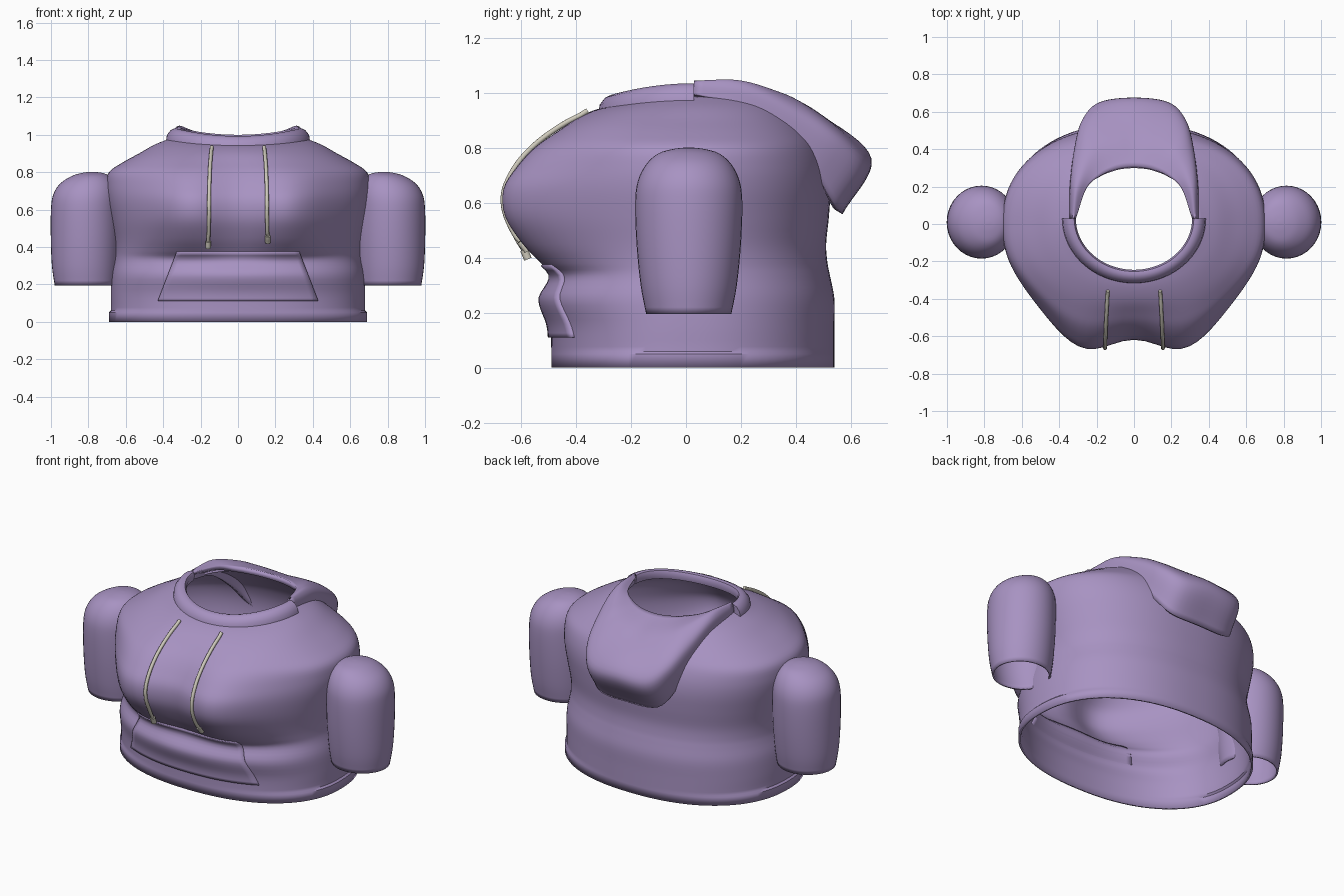
import bpy, bmesh, math
from mathutils import Vector

if "Cube" in bpy.data.objects:
    bpy.data.objects.remove(bpy.data.objects["Cube"])


def material(name, col):
    m = bpy.data.materials.new(name)
    m.diffuse_color = (*col, 1)
    m.use_nodes = True
    m.node_tree.nodes["Principled BSDF"].inputs["Base Color"].default_value = m.diffuse_color
    return m


CLOTH = material("purple_cloth", (0.39, 0.29, 0.54))
CORD = material("beige_cord", (0.62, 0.59, 0.50))


def catmull(pts, t):
    """Smooth interpolation through a list of equal-length tuples, t in 0..len-1."""
    n = len(pts)
    i = min(int(t), n - 2)
    f = t - i
    p1, p2 = pts[i], pts[i + 1]
    p0 = pts[i - 1] if i else [2 * a - b for a, b in zip(p1, p2)]
    p3 = pts[i + 2] if i + 2 < n else [2 * b - a for a, b in zip(p1, p2)]
    return [0.5 * (2 * b + (c - a) * f + (2 * a - 5 * b + 4 * c - d) * f * f
            + (3 * b - a - 3 * c + d) * f ** 3) for a, b, c, d in zip(p0, p1, p2, p3)]


def grid_object(name, rows, closed=False, caps=False, thick=0, offset=-1, angle=40):
    """Skin a list of point rows, optionally closing each row into a ring."""
    bm = bmesh.new()
    vs = [[bm.verts.new(p) for p in r] for r in rows]
    m = len(rows[0])
    for r, s in zip(vs, vs[1:]):
        for j in range(m if closed else m - 1):
            k = (j + 1) % m
            bm.faces.new((r[j], r[k], s[k], s[j]))
    if caps:
        bm.faces.new(vs[0][::-1])
        bm.faces.new(vs[-1])
    bmesh.ops.remove_doubles(bm, verts=bm.verts, dist=1e-5)
    if caps:
        bmesh.ops.recalc_face_normals(bm, faces=bm.faces)
    me = bpy.data.meshes.new(name)
    bm.to_mesh(me)
    bm.free()
    ob = bpy.data.objects.new(name, me)
    bpy.context.collection.objects.link(ob)
    me.materials.append(CLOTH)
    bpy.ops.object.select_all(action='DESELECT')
    ob.select_set(True)
    bpy.context.view_layer.objects.active = ob
    bpy.ops.object.shade_smooth_by_angle(angle=math.radians(angle))
    if thick:
        s = ob.modifiers.new("thickness", 'SOLIDIFY')
        s.thickness, s.offset = thick, offset
    return ob


# Torso: z, half width, front depth, back depth, chest bulge, neckline dip
BODY = [(0, .69, .49, .54, 0, 0), (.05, .69, .49, .54, 0, 0), (.06, .68, .49, .54, 0, 0),
        (.15, .68, .495, .54, 0, 0), (.25, .675, .525, .54, 0, 0), (.33, .66, .475, .525, .02, 0),
        (.38, .655, .475, .515, .07, 0), (.45, .66, .485, .51, .13, 0), (.55, .68, .5, .52, .18, 0),
        (.65, .70, .5, .525, .185, 0), (.73, .705, .48, .515, .155, 0), (.80, .69, .455, .49, .115, 0),
        (.85, .62, .43, .46, .07, 0), (.90, .53, .40, .42, .02, 0), (.95, .44, .34, .37, 0, .015),
        (.99, .335, .265, .32, 0, .035)]
N = 2.25


def bulge(x):
    return sum(math.exp(-((x - c) / .25) ** 2) for c in (-.27, .27))


def body_ring(row, count=96):
    z, a, f, b, amp, dip = row
    ring = []
    for i in range(count):
        t = 2 * math.pi * i / count
        c, s = math.cos(t), math.sin(t)
        x = a * math.copysign(abs(c) ** (2 / N), c)
        y = (b if s > 0 else f) * math.copysign(abs(s) ** (2 / N), s)
        if s < 0:
            y -= amp * bulge(x) * min(1, -3 * s)
        ring.append((x, y, z + dip * min(0, s)))
    return ring


def front_y(x, z):
    i = max(k for k in range(len(BODY) - 1) if BODY[k][0] <= z)
    t = i + (z - BODY[i][0]) / (BODY[i + 1][0] - BODY[i][0])
    _, a, f, _, amp, _ = catmull(BODY, t)
    return -f * (1 - (abs(x) / a) ** N) ** (1 / N) - amp * bulge(x)


rows = [body_ring(r) for r in BODY[:3]]
rows += [body_ring(catmull(BODY, 2 + k / 4)) for k in range(1, 4 * (len(BODY) - 3) + 1)]
grid_object("torso", rows, closed=True, thick=.012)

# Front pocket: trapezoid hugging the torso
rows = []
for i in range(17):
    z = .11 + .26 * i / 16
    w = .43 - .10 * i / 16
    rows.append([(w * (j / 12 - 1), front_y(w * (j / 12 - 1), z) - .012, z) for j in range(25)])
grid_object("front_pocket", rows, thick=.022)

# Sleeves: z, centre x, x radius, y radius
SLEEVE = [(.195, .815, .165, .155), (.3, .817, .178, .175), (.45, .816, .185, .19),
          (.6, .815, .185, .195), (.68, .81, .178, .185), (.74, .80, .15, .155),
          (.78, .787, .10, .11), (.797, .78, .05, .05), (.802, .778, 0, 0)]
for side, name in ((1, "right_sleeve"), (-1, "left_sleeve")):
    rows = []
    for k in range(4 * (len(SLEEVE) - 1) + 1):
        z, cx, rx, ry = catmull(SLEEVE, k / 4)
        ang = [2 * math.pi * i / 40 for i in range(40)]
        rows.append([(side * cx + rx * math.cos(t), .01 + ry * math.sin(t), z) for t in ang])
    grid_object(name, rows, closed=True, thick=.01)

# Front collar band: half ring with a rolled section (radial offset, height)
SECTION = [(-.037, .005), (-.028, .024), (-.01, .028), (.012, .018), (.032, -.008),
           (.036, -.035), (-.03, -.025)]
rows = []
for i in range(41):
    t = math.pi + math.pi * i / 40
    c, s = math.cos(t), math.sin(t)
    z = 1.007 - .042 * s * s
    rows.append([((.348 + r) * c, .03 + (.312 + r) * s, z + h) for r, h in SECTION])
grid_object("collar", rows, closed=True, caps=True, angle=50)

# Hood lying on the back: columns running from neck rim to the outer edge
HOOD = [(0, (.325, .03, 1.045), (.338, .03, 1.03), (.345, .03, .995)),
        (35, (.305, .20, 1.045), (.335, .23, 1.01), (.345, .20, .95)),
        (55, (.25, .36, .995), (.31, .42, .92), (.325, .36, .83)),
        (70, (.19, .44, .955), (.27, .56, .83), (.285, .48, .69)),
        (80, (.10, .48, .93), (.18, .65, .76), (.20, .555, .575)),
        (90, (0, .49, .92), (0, .675, .76), (0, .57, .56))]
cols = []
for deg, *pts in HOOD:
    c, s = math.cos(math.radians(deg)), math.sin(math.radians(deg))
    pts = [(.31 * c, .03 + .28 * s, 1.035 - .035 * s * s)] + pts
    cols.append([catmull(pts, k / 8) for k in range(25)])
cols += [[(-x, y, z) for x, y, z in col] for col in cols[-2::-1]]
rows = [[catmull([col[k] for col in cols], j / 6) for j in range(6 * (len(cols) - 1) + 1)]
        for k in range(25)]
hood = grid_object("hood", rows, thick=.03, angle=60)
# Keep the thickness on the inside of the hood
if sum(p.normal.z for p in hood.data.polygons) < 0:
    hood.data.flip_normals()


# Drawstrings with knotted ends
def drawstring(name, side, end_z):
    pts = [(.14, -.345, .935), (.145, -.44, .89), (.15, -.54, .82), (.153, -.615, .74),
           (.155, -.66, .65), (.155, -.66, .57), (.157, -.62, .48), (.16, -.59, end_z + .02)]
    cu = bpy.data.curves.new(name, 'CURVE')
    cu.dimensions = '3D'
    cu.bevel_depth, cu.bevel_resolution, cu.use_fill_caps = .010, 3, True
    for path, rad in ((pts, 1), ([pts[-1], (.16, -.575, end_z - .015)], 1.5)):
        fine = [catmull(path, k / 5) for k in range(5 * (len(path) - 1) + 1)]
        sp = cu.splines.new('POLY')
        sp.points.add(len(fine) - 1)
        for p, (x, y, z) in zip(sp.points, fine):
            y = min(y, front_y(x, z) - .006)
            p.co, p.radius = (side * x, y, z, 1), rad
    cu.materials.append(CORD)
    bpy.context.collection.objects.link(bpy.data.objects.new(name, cu))


drawstring("left_drawstring", -1, .41)
drawstring("right_drawstring", 1, .44)
